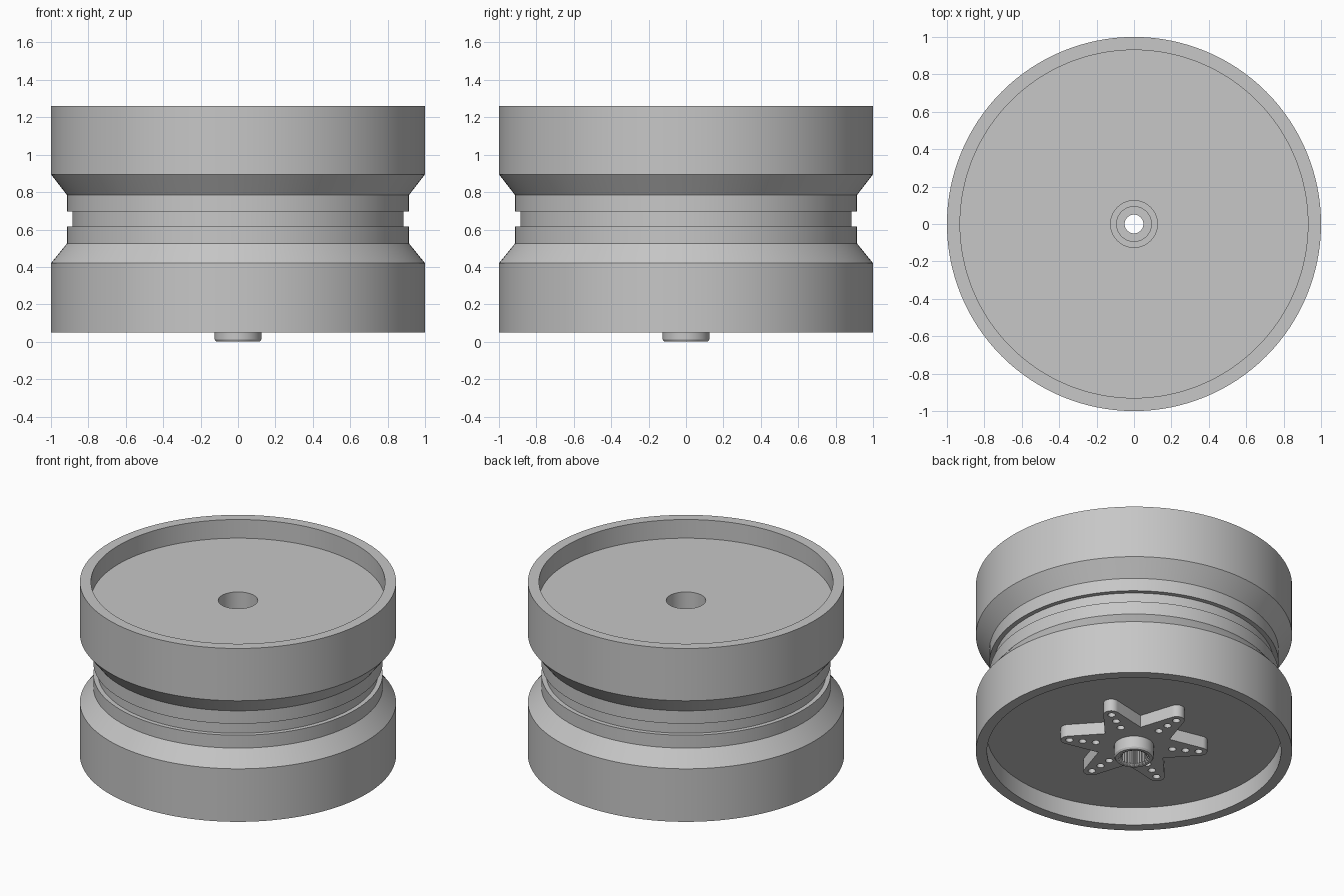
import bpy
import bmesh
import math

if "Cube" in bpy.data.objects:
    bpy.data.objects.remove(bpy.data.objects["Cube"])

grey = bpy.data.materials.new("light_grey")
grey.diffuse_color = (0.57, 0.57, 0.57, 1)
grey.use_nodes = True
grey.node_tree.nodes["Principled BSDF"].inputs["Base Color"].default_value = grey.diffuse_color


def finish(obj):
    """Assign the colour and smooth the curved faces."""
    obj.data.materials.clear()
    obj.data.materials.append(grey)
    bpy.ops.object.select_all(action='DESELECT')
    obj.select_set(True)
    bpy.context.view_layer.objects.active = obj
    bpy.ops.object.shade_smooth_by_angle(angle=math.radians(30))


def lathe(name, profile, segments):
    """Spin a closed (radius, z[, tooth depth]) profile around z."""
    bm = bmesh.new()
    rings = []
    for i in range(segments):
        a = 2 * math.pi * i / segments
        ring = []
        for r, z, *tooth in profile:
            if tooth and (i // 2) % 2:
                r -= tooth[0]
            ring.append(bm.verts.new((r * math.cos(a), r * math.sin(a), z)))
        rings.append(ring)
    n = len(profile)
    for i in range(segments):
        a, b = rings[i], rings[(i + 1) % segments]
        for j in range(n):
            k = (j + 1) % n
            bm.faces.new((a[j], b[j], b[k], a[k]))
    bmesh.ops.recalc_face_normals(bm, faces=bm.faces)
    mesh = bpy.data.meshes.new(name)
    bm.to_mesh(mesh)
    bm.free()
    obj = bpy.data.objects.new(name, mesh)
    bpy.context.collection.objects.link(obj)
    finish(obj)


def circle(cx, cy, r, n):
    return [(cx + r * math.cos(2 * math.pi * i / n),
             cy + r * math.sin(2 * math.pi * i / n)) for i in range(n)]


def plate(name, loops, z0, z1):
    """Extrude a flat outline with holes between two heights."""
    curve = bpy.data.curves.new(name + "_outline", 'CURVE')
    curve.dimensions = '2D'
    curve.fill_mode = 'BOTH'
    curve.extrude = (z1 - z0) / 2
    for loop in loops:
        spline = curve.splines.new('POLY')
        spline.points.add(len(loop) - 1)
        for point, (x, y) in zip(spline.points, loop):
            point.co = (x, y, 0, 1)
        spline.use_cyclic_u = True
    temp = bpy.data.objects.new(name + "_curve", curve)
    bpy.context.collection.objects.link(temp)
    graph = bpy.context.evaluated_depsgraph_get()
    mesh = bpy.data.meshes.new_from_object(temp.evaluated_get(graph))
    bpy.data.objects.remove(temp)
    bm = bmesh.new()
    bm.from_mesh(mesh)
    bmesh.ops.remove_doubles(bm, verts=bm.verts, dist=1e-5)
    bmesh.ops.translate(bm, verts=bm.verts, vec=(0, 0, (z0 + z1) / 2))
    bmesh.ops.recalc_face_normals(bm, faces=bm.faces)
    bm.to_mesh(mesh)
    bm.free()
    obj = bpy.data.objects.new(name, mesh)
    bpy.context.collection.objects.link(obj)
    finish(obj)


# Wheel: two wide rims, a grooved waist, recessed faces and a centre hole
lathe("wheel", [
    (0.125, 0.175), (0.93, 0.175), (0.93, 0.05), (1.0, 0.05),
    (1.0, 0.42), (0.915, 0.525), (0.915, 0.615), (0.885, 0.615),
    (0.885, 0.695), (0.915, 0.695), (0.915, 0.785), (1.0, 0.895),
    (1.0, 1.26), (0.93, 1.26), (0.93, 1.13), (0.125, 1.13)], 128)

# Hub: chamfered tip, toothed bore below, screw seat above
lathe("horn_hub", [
    (0.125, 0.175), (0.125, 0.012), (0.117, 0.0), (0.098, 0.0),
    (0.09, 0.01, 0.012), (0.09, 0.13, 0.012), (0.05, 0.13),
    (0.05, 0.15), (0.093, 0.15), (0.093, 0.175)], 96)

# Star plate: six tapered arms with round tips and three holes each
star, holes = [], []
for k in range(6):
    a = math.radians(90 + 60 * k)
    valley = a - math.radians(30)
    star.append((0.24 * math.cos(valley), 0.24 * math.sin(valley)))
    cx, cy = math.cos(a), math.sin(a)
    for s in range(13):
        t = a + math.radians(-75 + 150 * s / 12)
        star.append((0.42 * cx + 0.05 * math.cos(t),
                     0.42 * cy + 0.05 * math.sin(t)))
    for d in (0.245, 0.33, 0.415):
        holes.append(circle(d * cx, d * cy, 0.024, 20))
plate("horn_arms", [star, circle(0, 0, 0.12, 96)] + holes, 0.09, 0.176)
